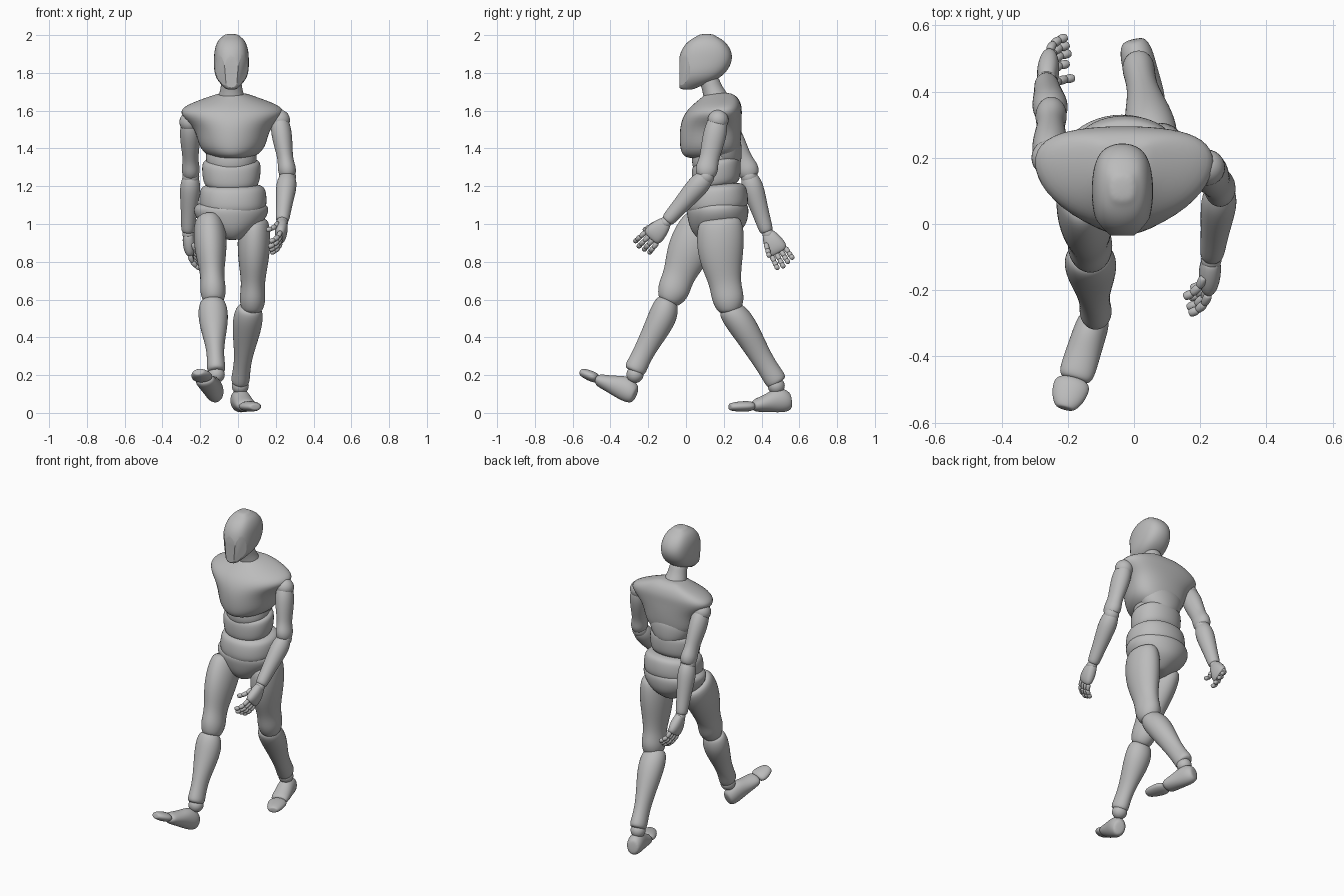
import bpy, bmesh
from math import cos, sin, pi, copysign
from mathutils import Vector

if "Cube" in bpy.data.objects:
    bpy.data.objects.remove(bpy.data.objects["Cube"])

clay = bpy.data.materials.new("plain_grey")
clay.use_nodes = True
clay.diffuse_color = (0.5, 0.5, 0.5, 1)
clay.node_tree.nodes["Principled BSDF"].inputs["Base Color"].default_value = (0.5, 0.5, 0.5, 1)

X, Z = Vector((1, 0, 0)), Vector((0, 0, 1))
SIDES = 12
FIT = 1.05  # makes up for the shrinkage of subdivision


def finish(name, bm, levels=0):
    """Turn a bmesh into a smooth shaded object."""
    bmesh.ops.recalc_face_normals(bm, faces=bm.faces)
    mesh = bpy.data.meshes.new(name)
    bm.to_mesh(mesh)
    bm.free()
    mesh.materials.append(clay)
    mesh.shade_smooth()
    obj = bpy.data.objects.new(name, mesh)
    bpy.context.collection.objects.link(obj)
    if levels:
        mod = obj.modifiers.new("Smooth", "SUBSURF")
        mod.levels = mod.render_levels = levels
    return obj


def loft(name, rings, axis=None, power=2, sweep=0, dome=0.3, levels=2):
    """Skin oval rings (x, y, z, half width, half depth) with domed ends."""
    axis = Vector(axis or Vector(rings[-1][:3]) - Vector(rings[0][:3])).normalized()
    wide = (X - axis * X.dot(axis)).normalized()
    deep = axis.cross(wide)
    if deep.y + deep.z < 0:
        deep = -deep

    def cap(ring, sign):
        x, y, z, rx, ry = ring
        tip = Vector((x, y, z)) + axis * sign * dome * min(rx, ry)
        return (*tip, rx * 0.7, ry * 0.7)

    bm = bmesh.new()
    loops = []
    for x, y, z, rx, ry in [cap(rings[0], -1), *rings, cap(rings[-1], 1)]:
        loop = []
        for i in range(SIDES):
            c, s = cos(2 * pi * i / SIDES), sin(2 * pi * i / SIDES)
            u = copysign(abs(c) ** (2 / power), c) * rx * FIT
            v = copysign(abs(s) ** (2 / power), s) * ry * FIT + sweep * c * c
            loop.append(bm.verts.new(Vector((x, y, z)) + wide * u + deep * v))
        loops.append(loop)
    for low, high in zip(loops, loops[1:]):
        for i in range(SIDES):
            j = (i + 1) % SIDES
            bm.faces.new((low[i], low[j], high[j], high[i]))
    bm.faces.new(loops[0])
    bm.faces.new(loops[-1])
    return finish(name, bm, levels)


def limb(name, a, b, profile, levels=2, power=2):
    """Loft from a to b; profile holds (fraction, half width, half depth, offset)."""
    a, b = Vector(a), Vector(b)
    axis = (b - a).normalized()
    deep = axis.cross((X - axis * X.dot(axis)).normalized())
    if deep.y + deep.z < 0:
        deep = -deep
    rings = [(*(a.lerp(b, t) + deep * off), rx, ry) for t, rx, ry, off in profile]
    return loft(name, rings, axis, power, levels=levels)


def ball(name, centre, radius):
    bm = bmesh.new()
    bmesh.ops.create_uvsphere(bm, u_segments=24, v_segments=14, radius=radius)
    bmesh.ops.translate(bm, verts=bm.verts, vec=centre)
    finish(name, bm)


def facet(obj, planes):
    """Slice flat planes off an object."""
    bm = bmesh.new()
    bm.from_object(obj, bpy.context.evaluated_depsgraph_get())
    for point, normal in planes:
        bmesh.ops.bisect_plane(bm, geom=bm.verts[:] + bm.edges[:] + bm.faces[:],
                               plane_co=point, plane_no=normal, clear_outer=True)
        rim = [e for e in bm.edges if e.is_boundary]
        if rim:
            bmesh.ops.edgenet_fill(bm, edges=rim)
    bmesh.ops.recalc_face_normals(bm, faces=bm.faces)
    obj.modifiers.clear()
    bm.to_mesh(obj.data)
    bm.free()
    obj.data.shade_smooth()
    obj.data.set_sharp_from_angle(angle=0.35)


# Head with flat face and cheeks
MID = -0.035
head = loft("head", [
    (MID, 0.008, 1.722, 0.036, 0.045), (MID, 0.055, 1.755, 0.07, 0.095),
    (MID, 0.086, 1.8, 0.091, 0.127), (MID, 0.105, 1.87, 0.092, 0.143),
    (MID, 0.107, 1.93, 0.088, 0.128), (MID, 0.108, 1.975, 0.069, 0.088),
    (MID, 0.108, 1.993, 0.045, 0.05)], Z, power=2.6)
bpy.context.view_layer.update()
facet(head, [((MID, -0.034, 1.8), (0, -1, 0))] +
      [((MID + s * 0.07, 0.005, 1.84), (s * 0.75, -0.65, -0.06)) for s in (1, -1)])

# Torso
loft("neck", [(MID, 0.17, 1.65, 0.075, 0.075), (MID, 0.155, 1.69, 0.064, 0.064),
              (MID, 0.135, 1.73, 0.054, 0.055), (MID, 0.12, 1.77, 0.054, 0.055)], Z)
loft("chest", [
    (-0.03, 0.12, 1.36, 0.125, 0.14), (-0.03, 0.124, 1.405, 0.178, 0.16),
    (-0.03, 0.127, 1.51, 0.192, 0.164), (-0.03, 0.137, 1.575, 0.275, 0.153),
    (-0.03, 0.155, 1.62, 0.268, 0.137), (-0.03, 0.175, 1.665, 0.15, 0.1),
    (-0.03, 0.172, 1.685, 0.09, 0.077)], Z, power=2.1, sweep=0.045, dome=0.12)
loft("lower_back", [(MID, 0.2, 1.315, 0.1, 0.088), (MID, 0.2, 1.36, 0.135, 0.096),
                    (MID, 0.2, 1.45, 0.16, 0.093)], Z, dome=0.15)
TILT = (0, -0.18, 1)
loft("diaphragm", [(MID, 0.15, 1.3, 0.125, 0.11), (MID, 0.155, 1.35, 0.138, 0.128),
                   (MID, 0.155, 1.42, 0.125, 0.118)], TILT)
loft("abdomen", [(MID, 0.16, 1.2, 0.135, 0.117), (MID, 0.16, 1.23, 0.15, 0.13),
                 (MID, 0.16, 1.31, 0.156, 0.132), (MID, 0.16, 1.335, 0.145, 0.12)],
     TILT, power=2.2, dome=0.1)
ball("waist_ball", (MID, 0.16, 1.17), 0.11)
loft("hip_belt", [(-0.027, 0.165, 1.07, 0.172, 0.158), (-0.027, 0.165, 1.12, 0.178, 0.164),
                  (-0.027, 0.165, 1.175, 0.174, 0.156), (-0.027, 0.165, 1.2, 0.16, 0.142)],
     (0, -0.08, 1), power=2.2, dome=0.1)
loft("pelvis", [(-0.03, 0.155, 0.925, 0.06, 0.09), (-0.035, 0.17, 0.975, 0.135, 0.145),
                (-0.037, 0.17, 1.035, 0.188, 0.16), (-0.037, 0.167, 1.08, 0.2, 0.164),
                (-0.035, 0.165, 1.105, 0.185, 0.152)], (0, -0.06, 1), dome=0.12)

# Limb profiles shared by both sides
THIGH = [(0, 0.08, 0.12, 0), (0.25, 0.089, 0.127, -0.01), (0.5, 0.077, 0.108, -0.016),
         (0.73, 0.059, 0.08, -0.008), (0.9, 0.071, 0.088, 0), (1.03, 0.057, 0.064, 0)]
SHIN = [(0, 0.068, 0.062, 0), (0.14, 0.08, 0.076, 0.008), (0.35, 0.073, 0.071, 0.01),
        (0.65, 0.047, 0.057, 0.002), (0.86, 0.045, 0.054, 0), (1, 0.051, 0.06, 0)]
FOOT = [(0, 0.04, 0.05, 0.004), (0.15, 0.05, 0.064, 0.011), (0.4, 0.051, 0.062, 0.013),
        (0.65, 0.053, 0.046, 0.005), (0.92, 0.054, 0.036, 0), (1, 0.046, 0.028, 0)]
TOE = [(0.06, 0.046, 0.022, 0), (0.25, 0.058, 0.029, 0), (0.75, 0.048, 0.026, 0), (1, 0.032, 0.019, 0)]
UPPER_ARM = [(0, 0.045, 0.05, 0), (0.2, 0.056, 0.063, 0), (0.5, 0.048, 0.058, 0),
             (0.75, 0.039, 0.049, 0), (0.92, 0.05, 0.062, 0), (1.05, 0.042, 0.05, 0)]
FOREARM = [(0, 0.041, 0.045, 0), (0.15, 0.054, 0.057, 0), (0.35, 0.052, 0.055, 0),
           (0.72, 0.04, 0.042, 0), (1, 0.037, 0.038, 0)]
PALM = [(0, 0.027, 0.035, 0), (0.4, 0.034, 0.05, 0), (0.8, 0.031, 0.056, 0), (1, 0.022, 0.049, 0)]
DIGIT = [(0.05, 0.0125, 0.0125, 0), (0.5, 0.014, 0.014, 0), (0.95, 0.0115, 0.0115, 0)]


def leg(side, hip, knee, shin_top, ankle, heel, foot_ball, toe_base, toe_tip):
    limb(side + "_thigh", hip, knee, THIGH)
    ball(side + "_knee_ball", Vector(knee).lerp(Vector(shin_top), 0.5), 0.052)
    limb(side + "_shin", shin_top, ankle, SHIN)
    ball(side + "_ankle_ball", Vector(ankle) - Z * 0.025, 0.045)
    limb(side + "_foot", heel, foot_ball, FOOT)
    limb(side + "_toes", toe_base, toe_tip, TOE)


def hand(side, sign, wrist, forward):
    wrist, f = Vector(wrist), Vector(forward).normalized()
    across = -X.cross(f).normalized()
    inward = (X - f * X.dot(f)).normalized() * -sign
    knuckles = wrist + f * 0.11
    limb(side + "_palm", wrist, knuckles, PALM, power=2.4)

    def digit(name, start, heading, lengths, curl):
        for j, length in enumerate(lengths):
            angle = curl + 0.36 * j
            end = start + (heading * cos(angle) + inward * sin(angle)) * length
            limb(f"{side}_{name}_{j + 1}", start, end, DIGIT, levels=1)
            start = end

    for k, name in enumerate(("index", "middle", "ring", "little")):
        spread = 0.042 - 0.028 * k
        longest = 0.042 - 0.004 * abs(k - 1)
        digit(name, knuckles + across * spread, (f + across * spread * 2).normalized(),
              (longest, longest * 0.85, longest * 0.7), 0.25)
    digit("thumb", wrist + f * 0.04 + across * 0.036 + inward * 0.02,
          (f + across * 0.25).normalized(), (0.036, 0.032, 0.026), 0.3)


def arm(side, sign, shoulder, elbow, wrist, forward):
    limb(side + "_upper_arm", shoulder, elbow, UPPER_ARM)
    ball(side + "_shoulder_ball", shoulder, 0.055)
    pivot = Vector(elbow) - Z * 0.02
    ball(side + "_elbow_ball", pivot, 0.045)
    limb(side + "_forearm", pivot, wrist, FOREARM)
    palm = Vector(wrist) + Vector(forward).normalized() * 0.02
    ball(side + "_wrist_ball", palm, 0.031)
    hand(side, sign, palm, forward)


# Legs: left trails flat on the ground, right strides forward on its heel
leg("left", (0.087, 0.18, 1.01), (0.076, 0.228, 0.56), (0.06, 0.23, 0.55), (0.012, 0.478, 0.168),
    (0, 0.546, 0.06), (0.045, 0.36, 0.039), (0.047, 0.358, 0.036), (0.09, 0.235, 0.032))
leg("right", (-0.153, 0.105, 1.01), (-0.13, -0.085, 0.61), (-0.135, -0.098, 0.585), (-0.115, -0.27, 0.228),
    (-0.115, -0.278, 0.096), (-0.178, -0.465, 0.176), (-0.182, -0.467, 0.18), (-0.208, -0.553, 0.216))

# Arms swing opposite to the legs
arm("left", 1, (0.22, 0.17, 1.55), (0.262, 0.105, 1.27), (0.235, -0.095, 1.022), (-0.08, -0.69, -0.73))
arm("right", -1, (-0.255, 0.2, 1.54), (-0.25, 0.335, 1.27), (-0.265, 0.425, 0.965), (0.08, 0.5, -0.87))
